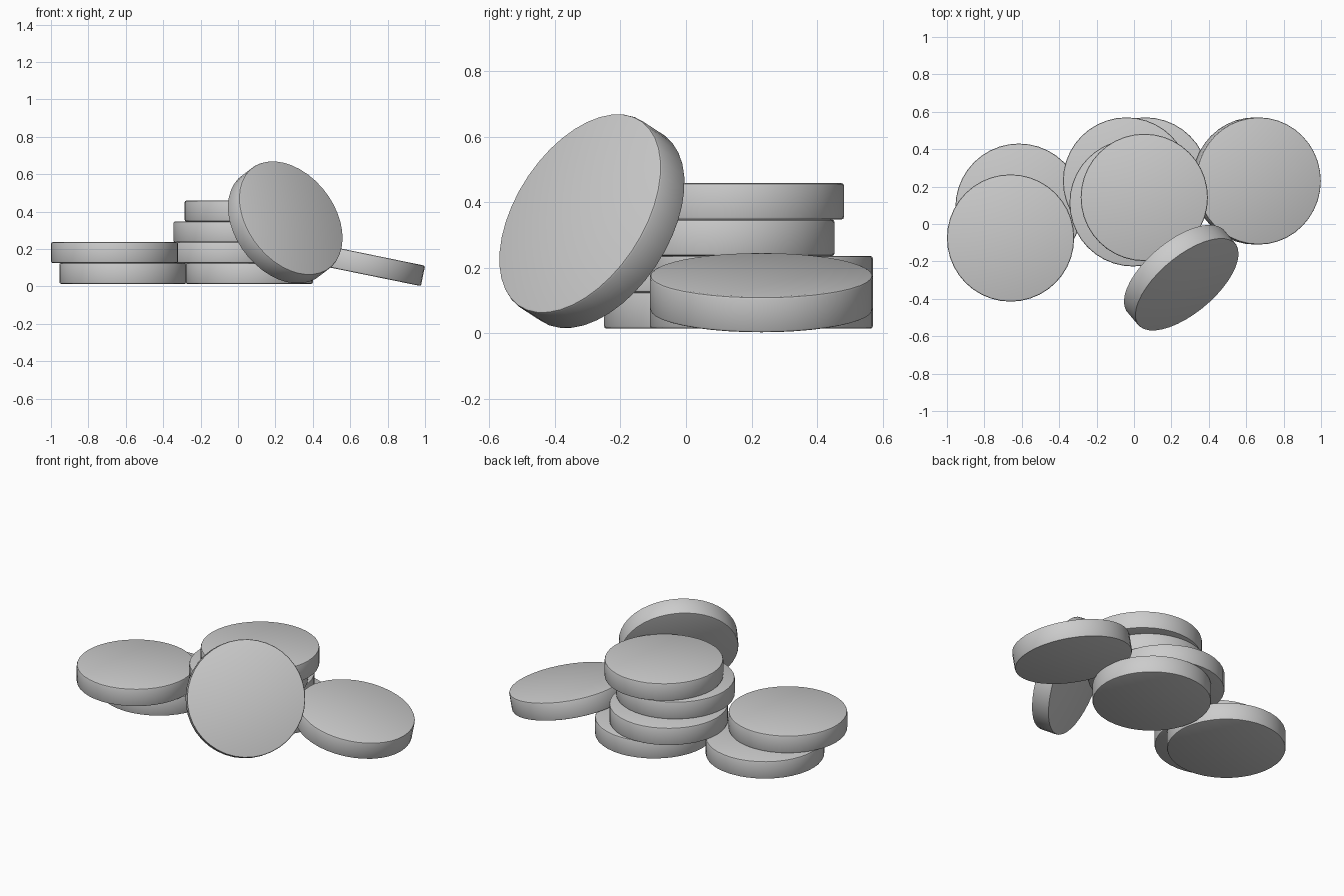
import bpy, math
from mathutils import Vector

if "Cube" in bpy.data.objects:
    bpy.data.objects.remove(bpy.data.objects["Cube"])

R, T = 0.34, 0.111      # disc radius and thickness
BASE = 0.014            # underside of the stacks


def disc(name, centre, normal=(0, 0, 1)):
    rot = Vector((0, 0, 1)).rotation_difference(Vector(normal).normalized())
    bpy.ops.mesh.primitive_cylinder_add(vertices=40, radius=R, depth=T,
                                        location=centre, rotation=rot.to_euler())
    ob = bpy.context.object
    ob.name = name
    # softened rim
    bev = ob.modifiers.new("rim", 'BEVEL')
    bev.width = 0.008
    bev.segments = 2
    bev.limit_method = 'ANGLE'
    bev.angle_limit = math.radians(40)
    bpy.ops.object.modifier_apply(modifier=bev.name)
    bpy.ops.object.shade_smooth_by_angle(angle=math.radians(30))
    return ob


def stack(name, centres):
    for i, (x, y) in enumerate(centres):
        disc(f"{name}_{i + 1}", (x, y, BASE + T * (i + 0.5)))


# flat piles, bottom to top
stack("left_pile_disc", [(-0.615, 0.09), (-0.66, -0.075)])
stack("middle_pile_disc", [(0.06, 0.23), (-0.04, 0.23), (-0.005, 0.113), (0.055, 0.142)])

# disc resting with one side on the middle pile
disc("tilted_disc", (0.656, 0.23, 0.124), (0.2, 0, 0.98))

# disc propped up against the front of the middle pile
disc("leaning_disc", (0.2525, -0.287, 0.342), (0.577, -0.685, 0.445))
